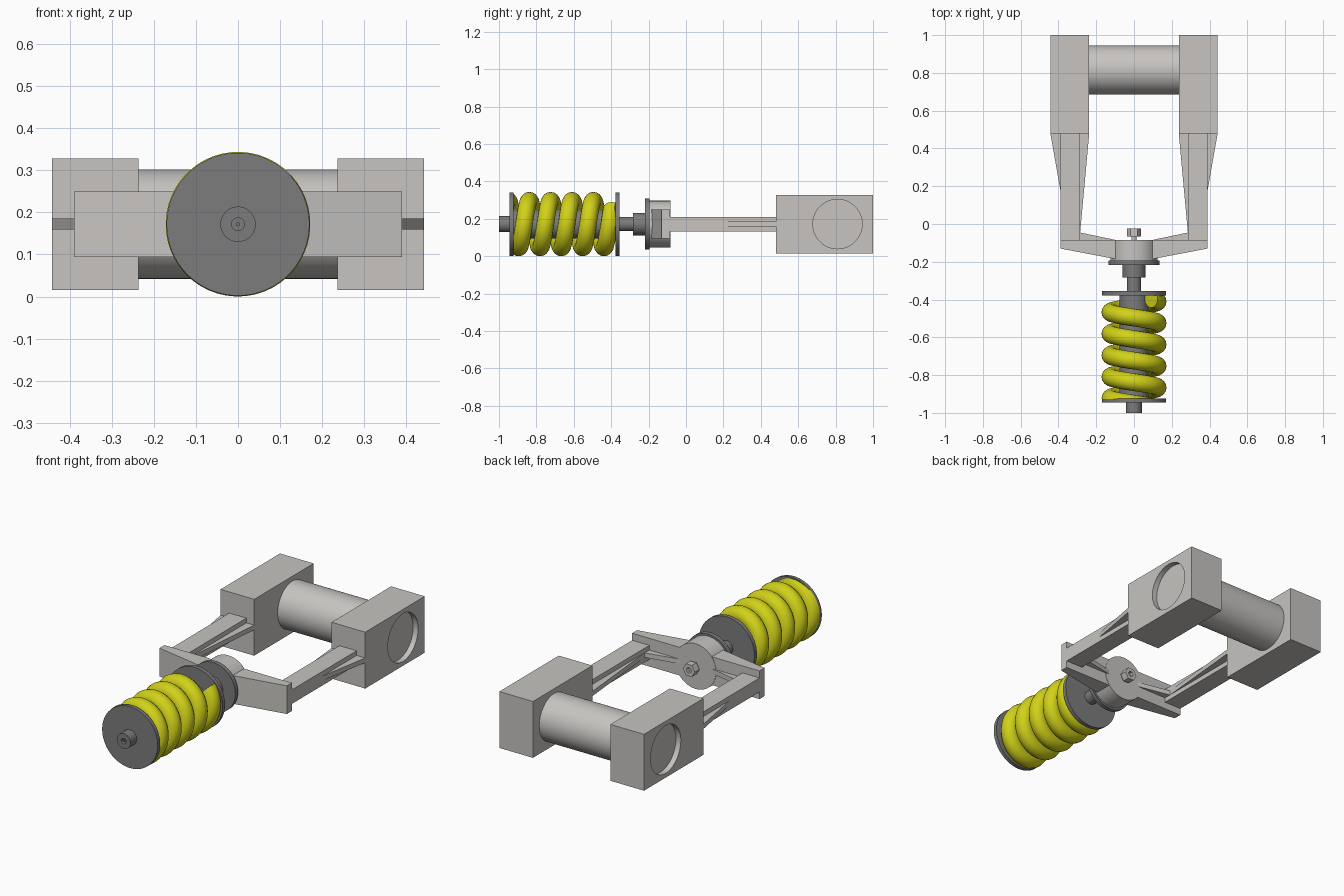
import bpy, bmesh, math
from mathutils import Vector

cube = bpy.data.objects.get("Cube")
if cube:
    bpy.data.objects.remove(cube, do_unlink=True)

AXIS_Z = 0.172


def material(name, rgb):
    mat = bpy.data.materials.new(name)
    mat.use_nodes = True
    mat.diffuse_color = (*rgb, 1)
    mat.node_tree.nodes["Principled BSDF"].inputs["Base Color"].default_value = (*rgb, 1)
    return mat


LIGHT = material("light warm grey", (0.57, 0.55, 0.53))
DARK = material("dark grey", (0.2, 0.2, 0.2))
YELLOW = material("spring yellow", (0.64, 0.64, 0.01))


def finish(name, bm, mat, smooth=False):
    bmesh.ops.remove_doubles(bm, verts=bm.verts, dist=1e-5)
    bmesh.ops.recalc_face_normals(bm, faces=bm.faces)
    mesh = bpy.data.meshes.new(name)
    bm.to_mesh(mesh)
    bm.free()
    mesh.materials.append(mat)
    obj = bpy.data.objects.new(name, mesh)
    bpy.context.collection.objects.link(obj)
    if smooth:
        bpy.ops.object.select_all(action="DESELECT")
        obj.select_set(True)
        bpy.context.view_layer.objects.active = obj
        bpy.ops.object.shade_smooth_by_angle(angle=math.radians(35))
    return obj


def prism(name, outline, half_height, side, mat=LIGHT):
    """Plan outline extruded evenly above and below the centre height."""
    bm = bmesh.new()
    face = bm.faces.new([bm.verts.new((side * x, y, AXIS_Z - half_height)) for x, y in outline])
    ext = bmesh.ops.extrude_face_region(bm, geom=[face])
    verts = [v for v in ext["geom"] if isinstance(v, bmesh.types.BMVert)]
    bmesh.ops.translate(bm, verts=verts, vec=(0, 0, 2 * half_height))
    return finish(name, bm, mat)


def lathe(name, profile, mat, steps=64):
    """Profile of (radius, y) turned around the long axis."""
    bm = bmesh.new()
    verts = [bm.verts.new((r, y, AXIS_Z)) for r, y in profile]
    edges = [bm.edges.new(pair) for pair in zip(verts, verts[1:])]
    bmesh.ops.spin(bm, geom=verts + edges, cent=(0, 0, AXIS_Z), axis=(0, 1, 0),
                   angle=math.tau, steps=steps, use_merge=False)
    return finish(name, bm, mat, True)


def disc(name, radius, y0, y1, mat):
    return lathe(name, [(0, y0), (radius, y0), (radius, y1), (0, y1)], mat)


def cross_cylinder(name, radius, x0, x1, y):
    """Cylinder lying along x."""
    bm = bmesh.new()
    bmesh.ops.create_circle(bm, cap_ends=True, segments=64, radius=radius)
    for v in bm.verts:
        v.co = Vector((x0, y + v.co.x, AXIS_Z + v.co.y))
    ext = bmesh.ops.extrude_face_region(bm, geom=list(bm.faces))
    moved = [v for v in ext["geom"] if isinstance(v, bmesh.types.BMVert)]
    bmesh.ops.translate(bm, verts=moved, vec=(x1 - x0, 0, 0))
    return finish(name, bm, LIGHT, True)


# Clamp blocks, arms and crossbar, one set per side
for side, label in ((1, "left"), (-1, "right")):
    block = prism(label + "_block", [(0.237, 0.48), (0.443, 0.48), (0.443, 1), (0.237, 1)],
                  0.156, side)
    # Round recess in the outer face
    cutter = cross_cylinder("recess_cutter", 0.132, side * 0.413, side * 0.5, 0.81)
    cutter.hide_render = True
    cut = block.modifiers.new("recess", "BOOLEAN")
    cut.operation = "DIFFERENCE"
    cut.solver = "EXACT"
    cut.object = cutter
    bpy.context.view_layer.objects.active = block
    bpy.ops.object.modifier_apply(modifier=cut.name)
    bpy.data.objects.remove(cutter, do_unlink=True)

    prism(label + "_arm", [(0.285, -0.086), (0.39, -0.086), (0.39, 0.482), (0.285, 0.482)],
          0.039, side)
    prism(label + "_outer_rib", [(0.388, 0.18), (0.39, 0.18), (0.443, 0.481), (0.388, 0.481)],
          0.013, side)
    prism(label + "_inner_rib", [(0.287, -0.045), (0.287, 0.481), (0.237, 0.481), (0.285, -0.045)],
          0.013, side)
    prism(label + "_crossbar", [(0, -0.19), (0.1, -0.185), (0.39, -0.13), (0.39, -0.086),
                                (0, -0.086)], 0.078, side)
    prism(label + "_crossbar_rib", [(0.09, -0.087), (0.287, -0.087), (0.287, -0.045),
                                    (0.1, -0.084)], 0.013, side)

cross_cylinder("cross_tube", 0.13, -0.238, 0.238, 0.815)

# Hub with its bolt
disc("hub", 0.125, -0.195, -0.084, LIGHT)
disc("bolt_shank", 0.014, -0.09, -0.05, LIGHT)
lathe("bolt_nut", [(0, -0.065), (0.037, -0.065), (0.037, -0.025), (0.016, -0.025),
                   (0.016, -0.045), (0, -0.045)], LIGHT, steps=6)

# Damper parts along the axis
disc("hub_flange", 0.136, -0.218, -0.194, DARK)
disc("collar", 0.06, -0.283, -0.217, DARK)
disc("piston_rod", 0.038, -0.36, -0.28, DARK)
disc("rear_spring_plate", 0.17, -0.378, -0.356, DARK)
disc("damper_body", 0.077, -0.93, -0.37, DARK)
disc("front_spring_plate", 0.17, -0.945, -0.923, DARK)
lathe("front_rod", [(0, -0.94), (0.042, -0.94), (0.042, -1), (0.015, -1), (0.015, -0.985),
                    (0.005, -0.985), (0.005, -0.995), (0, -0.995)], DARK)

# Coil spring with ground flat ends
COIL, WIRE, PITCH = 0.125, 0.047, 0.114
bm = bmesh.new()
rings = []
COUNT, SIDES = 240, 16
for i in range(COUNT + 1):
    turn = 0.12 - 5 * i / COUNT
    a = turn * math.tau
    out = Vector((math.cos(a), 0, math.sin(a)))
    center = out * COIL + Vector((0, -0.41 + PITCH * turn, AXIS_Z))
    ring = []
    for k in range(SIDES):
        b = math.tau * k / SIDES
        p = center + out * (WIRE * math.cos(b)) + Vector((0, WIRE * math.sin(b), 0))
        p.y = min(max(p.y, -0.926), -0.375)
        ring.append(bm.verts.new(p))
    rings.append(ring)
for r0, r1 in zip(rings, rings[1:]):
    for k in range(SIDES):
        n = (k + 1) % SIDES
        bm.faces.new((r0[k], r0[n], r1[n], r1[k]))
bm.faces.new(rings[0])
bm.faces.new(rings[-1])
finish("coil_spring", bm, YELLOW, True)
